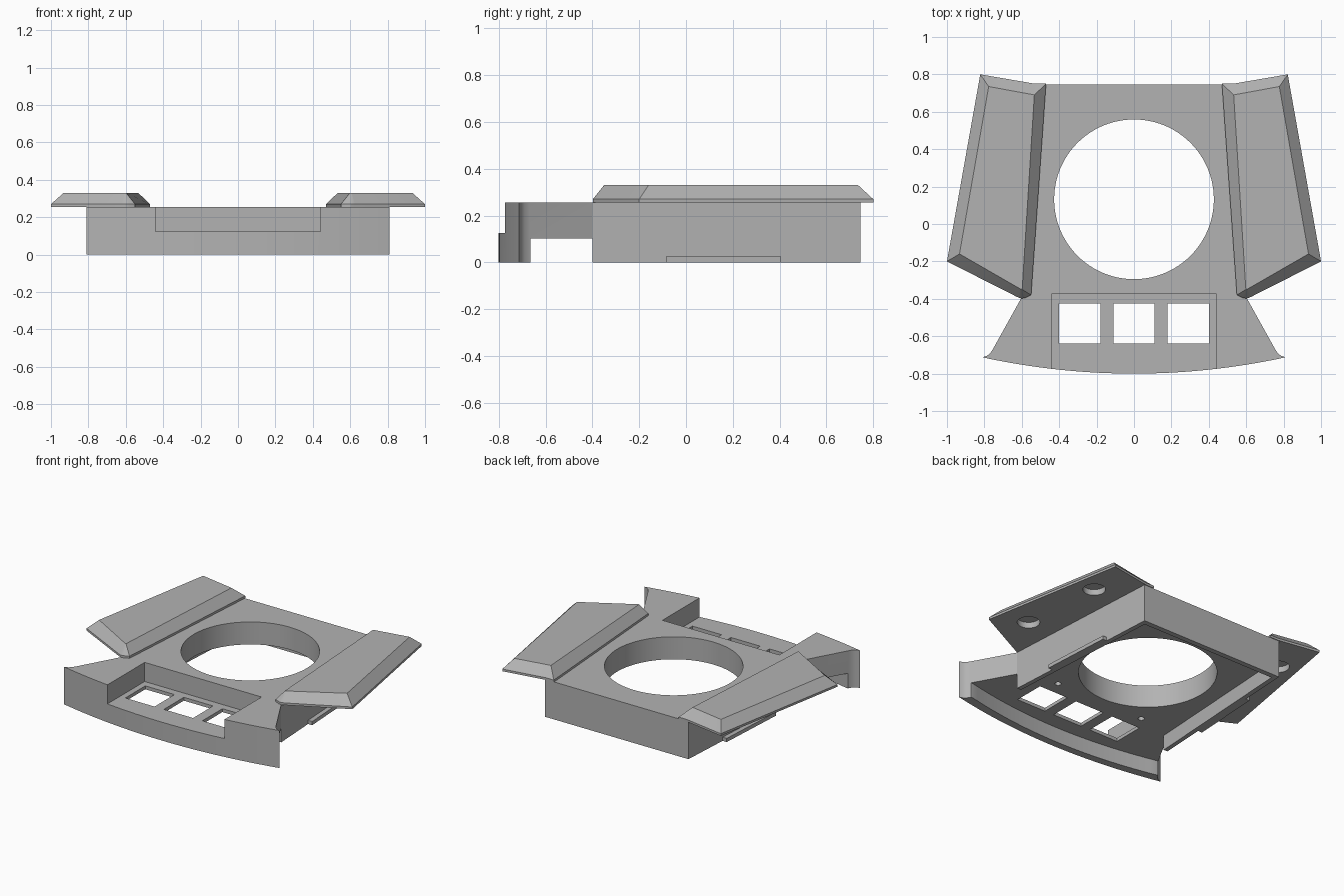
import bpy, bmesh, math
from mathutils import Vector

cube = bpy.data.objects.get("Cube")
if cube:
    bpy.data.objects.remove(cube, do_unlink=True)

grey = bpy.data.materials.new("plain grey")
grey.use_nodes = True
colour = (0.45, 0.45, 0.45, 1)
grey.diffuse_color = colour
grey.node_tree.nodes["Principled BSDF"].inputs["Base Color"].default_value = colour


def loft(name, loops):
    """Closed solid through matching (points, z) loops, bottom to top."""
    bm = bmesh.new()
    rings = [[bm.verts.new((x, y, z)) for x, y in pts] for pts, z in loops]
    n = len(rings[0])
    bm.faces.new(rings[0])
    bm.faces.new(rings[-1])
    for low, high in zip(rings, rings[1:]):
        for i in range(n):
            j = (i + 1) % n
            bm.faces.new((low[i], low[j], high[j], high[i]))
    bmesh.ops.recalc_face_normals(bm, faces=bm.faces)
    mesh = bpy.data.meshes.new(name)
    bm.to_mesh(mesh)
    bm.free()
    mesh.materials.append(grey)
    obj = bpy.data.objects.new(name, mesh)
    bpy.context.collection.objects.link(obj)
    return obj


def prism(name, pts, z0, z1):
    return loft(name, [(pts, z0), (pts, z1)])


def rect(x0, x1, y0, y1):
    return [(x0, y0), (x1, y0), (x1, y1), (x0, y1)]


def circle(x, y, r, n):
    return [(x + r * math.cos(math.tau * i / n), y + r * math.sin(math.tau * i / n))
            for i in range(n)]


def flip(pts):
    return [(-x, y) for x, y in reversed(pts)]


def arc(half, y_mid, rise, n=32):
    """Shallow bow from +half to -half."""
    xs = [half * (1 - 2 * i / n) for i in range(n + 1)]
    return [(x, y_mid + rise * (x / half) ** 2) for x in xs]


def activate(obj):
    bpy.ops.object.select_all(action='DESELECT')
    obj.select_set(True)
    bpy.context.view_layer.objects.active = obj


def cut(obj, cutter):
    cutter.hide_render = True
    mod = obj.modifiers.new("cut", 'BOOLEAN')
    mod.operation = 'DIFFERENCE'
    mod.solver = 'EXACT'
    mod.object = cutter
    activate(obj)
    bpy.ops.object.modifier_apply(modifier=mod.name)
    bpy.data.objects.remove(cutter, do_unlink=True)


def smooth(obj):
    activate(obj)
    bpy.ops.object.shade_smooth_by_angle(angle=math.radians(25))


TOP, UNDER = 0.255, 0.102

# Body: one outline with a bowed front and flared front corners
side = [(0.54, 0.745), (0.605, -0.4), (0.755, -0.67), (0.768, -0.69), (0.785, -0.704)]
body = prism("body", side + arc(0.81, -0.8, 0.087) + flip(side), 0, TOP)

# Hollow underside, leaving back wall, side walls and front skirt
inner = [(0.51, 0.71), (0.575, -0.4), (0.95, -0.4), (0.95, -0.665)]
cut(body, prism("cavity_cutter", inner + arc(0.74, -0.75, 0.085) + flip(inner), -0.1, UNDER))

# Round opening, front tray, three windows and screw holes
cut(body, prism("opening_cutter", circle(0, 0.132, 0.427, 96), -0.1, 0.4))
cut(body, prism("tray_cutter", rect(-0.44, 0.44, -0.9, -0.375), 0.125, 0.4))
for x in (-0.29, 0, 0.29):
    cut(body, prism("window_cutter", rect(x - 0.11, x + 0.11, -0.64, -0.425), 0, 0.2))
for x in (-0.335, 0.335):
    cut(body, prism("screw_cutter", circle(x, -0.33, 0.02, 16), 0.05, 0.15))
smooth(body)

# Side pads: thin rim, then sloped edges up to a flat top
rim = [(0.47, 0.75), (0.53, 0.75), (0.822, 0.8), (1.0, -0.2), (0.625, -0.39),
       (0.605, -0.398), (0.585, -0.396), (0.55, -0.38)]
crown = [(0.533, 0.69), (0.537, 0.691), (0.777, 0.735), (0.933, -0.16), (0.608, -0.347),
         (0.605, -0.349), (0.602, -0.35), (0.598, -0.35)]
tab = [(0.57, -0.085), (0.618, -0.085), (0.59, 0.405), (0.545, 0.405)]
for name, shape in (("left", lambda p: p), ("right", flip)):
    pad = loft(name + "_pad", [(shape(rim), TOP), (shape(rim), 0.27), (shape(crown), 0.33)])
    # Round sockets under the pad
    for x, y in ((0.79, -0.07), (0.74, 0.5)):
        cut(pad, prism("socket_cutter", shape(circle(x, y, 0.07, 32)), 0.2, 0.295))
    smooth(pad)
    # Low tab along the foot of the side wall
    prism(name + "_side_tab", shape(tab), 0, 0.025)
